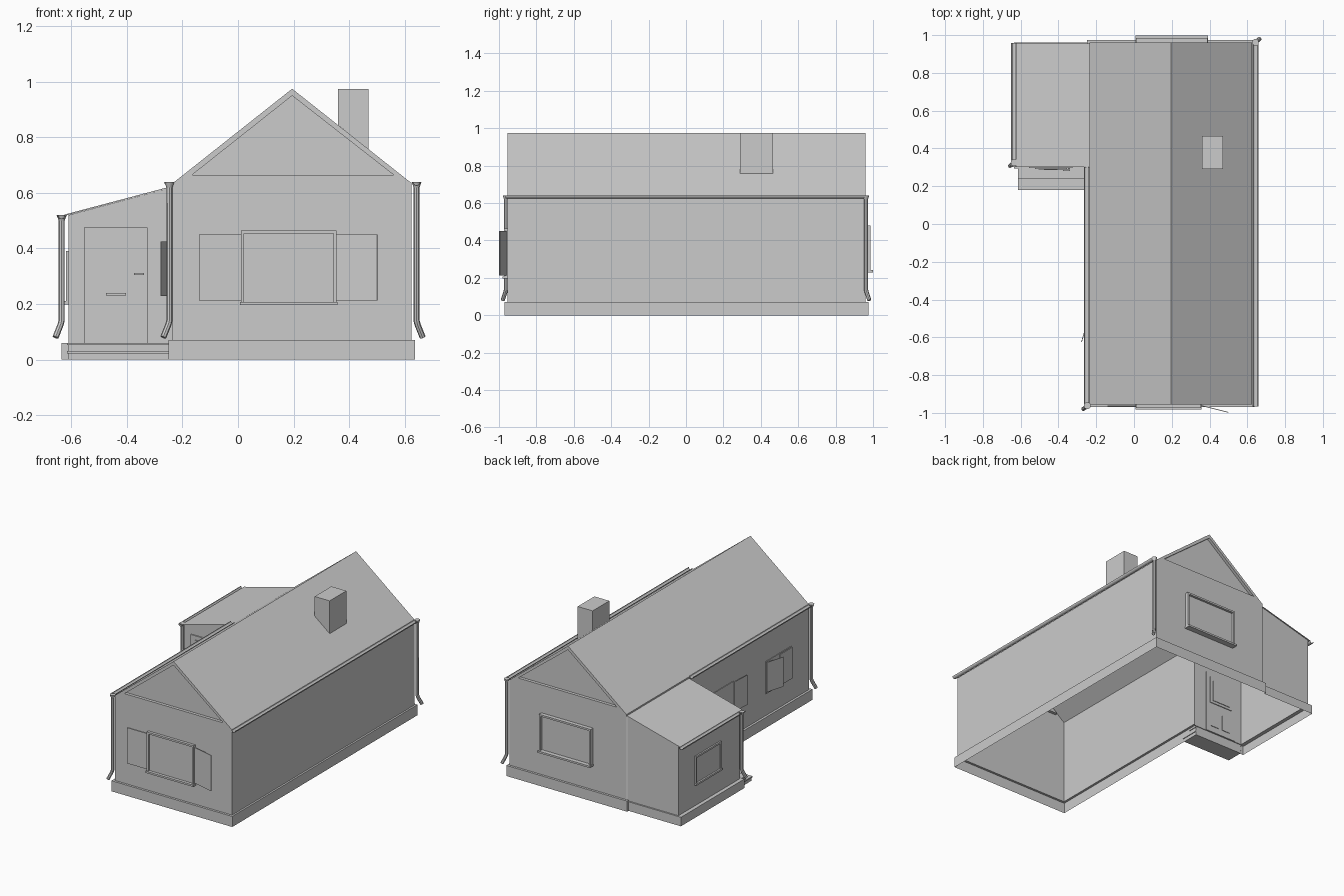
import bpy, bmesh, math
from mathutils import Matrix, Vector

if "Cube" in bpy.data.objects:
    bpy.data.objects.remove(bpy.data.objects["Cube"])

GREY = (0.6, 0.6, 0.6, 1)
mat = bpy.data.materials.new("plain grey")
mat.use_nodes = True
mat.diffuse_color = GREY
bsdf = next(n for n in mat.node_tree.nodes if n.type == "BSDF_PRINCIPLED")
bsdf.inputs["Base Color"].default_value = GREY
bsdf.inputs["Roughness"].default_value = 0.8


def finish(name, bm, place=None, fix=True):
    if fix:
        bmesh.ops.recalc_face_normals(bm, faces=bm.faces)
    if place:
        bm.transform(place)
    mesh = bpy.data.meshes.new(name)
    bm.to_mesh(mesh)
    bm.free()
    mesh.materials.append(mat)
    ob = bpy.data.objects.new(name, mesh)
    bpy.context.collection.objects.link(ob)
    return ob


def box(name, x, y, z, place=None):
    bm = bmesh.new()
    size = [b - a for a, b in (x, y, z)]
    mid = [(a + b) / 2 for a, b in (x, y, z)]
    bmesh.ops.create_cube(bm, size=1, matrix=Matrix.Translation(mid) @ Matrix.Diagonal((*size, 1)))
    return finish(name, bm, place)


def prism(name, outline, y0, y1, place=None):
    """Extrude an outline in x and z along y."""
    bm = bmesh.new()
    face = bm.faces.new([bm.verts.new((x, y0, z)) for x, z in outline])
    out = bmesh.ops.extrude_face_region(bm, geom=[face])
    moved = [v for v in out["geom"] if isinstance(v, bmesh.types.BMVert)]
    bmesh.ops.translate(bm, verts=moved, vec=(0, y1 - y0, 0))
    return finish(name, bm, place)


def sheet(name, polygons):
    bm = bmesh.new()
    for poly in polygons:
        bm.faces.new([bm.verts.new(p) for p in poly])
    bmesh.ops.remove_doubles(bm, verts=bm.verts, dist=0.0005)
    return finish(name, bm)


# Main measurements
L, R, RIDGE = -0.235, 0.625, 0.195
F, B = -0.955, 0.96
EAVE, TOP, BASE = 0.635, 0.975, 0.07
AX, AF, AB, ABASE = -0.61, 0.305, 0.95, 0.06
A_LOW, A_HIGH = 0.52, 0.62


# Gable ends with a recessed triangle
def gable(y, inward):
    a, b, c, top, d = [(x, y, z) for x, z in
                       ((L, BASE), (R, BASE), (R, EAVE), (RIDGE, TOP), (L, EAVE))]
    tri = [(x, y, z) for x, z in ((-0.165, 0.665), (0.56, 0.665), (RIDGE, 0.95))]
    deep = [(x, y + inward, z) for x, y, z in tri]
    t1, t2, t3 = tri
    polys = [(a, b, t2, t1), (b, c, t2), (c, top, t3, t2), (top, d, t1, t3), (d, a, t1), deep]
    for i in range(3):
        j = (i + 1) % 3
        polys.append((tri[i], tri[j], deep[j], deep[i]))
    return polys


sheet("front_gable_wall", gable(F, 0.02))
sheet("back_gable_wall", gable(B, -0.02))

# Long walls and main roof
sheet("left_long_wall", [[(R, F, BASE), (R, B, BASE), (R, B, EAVE), (R, F, EAVE)]])
sheet("right_long_wall", [
    [(L, F, BASE), (L, AF, BASE), (L, AF, EAVE), (L, F, EAVE)],
    [(L, AF, A_HIGH), (L, B, A_HIGH), (L, B, EAVE), (L, AF, EAVE)]])
sheet("main_roof", [[(x, F, EAVE), (RIDGE, F, TOP), (RIDGE, B, TOP), (x, B, EAVE)] for x in (L, R)])

# Porch extension
sheet("porch_walls", [
    [(AX, y, ABASE), (L, y, ABASE), (L, y, A_HIGH), (AX, y, A_LOW)] for y in (AF, AB)] + [
    [(AX, AF, ABASE), (AX, AB, ABASE), (AX, AB, A_LOW), (AX, AF, A_LOW)]])
prism("porch_roof", [(L, A_HIGH), (L, A_HIGH + 0.005), (-0.625, 0.522), (-0.625, 0.517)], AF - 0.002, AB + 0.005)

# Plinth around the footprint, open underneath
outer = [(-0.25, -0.97), (0.637, -0.97), (0.637, 0.975), (-0.25, 0.975),
         (-0.25, 0.96), (-0.635, 0.96), (-0.635, 0.295), (-0.25, 0.295)]
inner = [(L, F), (R, F), (R, B), (L, B), (L, AB), (AX, AB), (AX, AF), (L, AF)]
plinth = []
for i in range(8):
    j = (i + 1) % 8
    z = ABASE if i in (4, 5, 6) else BASE
    o, p, q, r = outer[i], outer[j], inner[j], inner[i]
    plinth += [[(*o, 0), (*p, 0), (*p, z), (*o, z)], [(*o, z), (*p, z), (*q, z), (*r, z)]]
sheet("plinth", plinth)

# Chimney cut to the roof slope
prism("chimney", [(0.36, 0.845), (0.47, 0.757), (0.47, TOP), (0.36, TOP)], 0.29, 0.465)


# Half-round gutters
def gutter(name, x, z, y0, y1, r=0.015):
    arc = [math.pi + math.pi * i / 8 for i in range(9)]
    outline = [(x + r * math.cos(a), z + r * math.sin(a)) for a in arc]
    outline += [(x + 0.8 * r * math.cos(a), z + 0.8 * r * math.sin(a)) for a in reversed(arc)]
    prism(name, outline, y0, y1)


gutter("left_gutter", 0.643, 0.64, -0.965, 0.968)
gutter("right_gutter", -0.251, 0.64, -0.965, 0.303)
gutter("porch_gutter", -0.635, 0.52, 0.303, 0.957)


# Drainpipes with a funnel and a kicked-out foot
def drainpipe(name, x, y, top, sx, sy):
    curve = bpy.data.curves.new(name, "CURVE")
    curve.dimensions = "3D"
    curve.bevel_depth = 0.011
    curve.bevel_resolution = 2
    curve.use_fill_caps = True
    path = [(x, y, top), (x, y, 0.14), (x + 0.004 * sx, y + 0.003 * sy, 0.125),
            (x + 0.022 * sx, y + 0.018 * sy, 0.08)]
    spline = curve.splines.new("POLY")
    spline.points.add(len(path) - 1)
    for point, co in zip(spline.points, path):
        point.co = (*co, 1)
    curve.materials.append(mat)
    pipe = bpy.data.objects.new(name, curve)
    bpy.context.collection.objects.link(pipe)
    bm = bmesh.new()
    bmesh.ops.create_cone(bm, segments=12, radius1=0.011, radius2=0.018, depth=0.02, cap_ends=True,
                          matrix=Matrix.Translation((x, y, top)))
    funnel = finish(name + "_funnel", bm)
    for ob in (pipe, funnel):
        bpy.ops.object.select_all(action="DESELECT")
        ob.select_set(True)
        bpy.context.view_layer.objects.active = ob
        if ob.type == "CURVE":
            bpy.ops.object.convert(target="MESH")
        bpy.ops.object.shade_smooth_by_angle()


drainpipe("front_drainpipe", -0.247, -0.962, 0.63, -1, -1)
drainpipe("back_drainpipe", 0.643, 0.962, 0.63, 1, 1)
drainpipe("porch_drainpipe", -0.635, 0.325, 0.51, -1, -1)


# Windows: pane, raised frame and sill, facing -y before turning
def window(name, x, y, angle, w, z0, z1, depth=0.02, bar=0.012):
    place = Matrix.Translation((x, y, 0)) @ Matrix.Rotation(angle, 4, "Z")
    h = w / 2
    box(name + "_pane", (-h, h), (-0.4 * depth, 0), (z0, z1), place)
    for i, s in enumerate((-1, 1)):
        side = sorted((s * h, s * (h - bar)))
        box(f"{name}_jamb_{i}", side, (-depth, 0), (z0, z1), place)
    box(name + "_head", (-h, h), (-depth, 0), (z1 - bar, z1), place)
    box(name + "_sill", (-h - 0.003, h + 0.003), (-1.5 * depth, 0), (z0 - 0.006, z0 + 0.006), place)


TURN = -math.pi / 2
window("front_window", 0.183, F, 0, 0.345, 0.202, 0.465, 0.018)
window("back_window", 0.2, B, math.pi, 0.38, 0.236, 0.48, 0.026)
window("side_front_window", L, -0.635, TURN, 0.27, 0.222, 0.43, 0.004)
window("side_rear_window", L, -0.025, TURN, 0.27, 0.222, 0.43, 0.004)
window("porch_window", AX, 0.645, TURN, 0.27, 0.205, 0.39, 0.01)


# Shutters hinged on a vertical edge
def shutter(name, x, y, angle, w, z0=0.213, z1=0.45):
    place = Matrix.Translation((x, y, 0)) @ Matrix.Rotation(math.radians(angle), 4, "Z")
    box(name, (0, w), (-0.004, 0), (z0, z1), place)


shutter("front_shutter_right", -0.14, F - 0.006, 0, 0.15)
shutter("front_shutter_left", 0.356, F - 0.004, -14, 0.15)
shutter("side_shutter_ajar", L - 0.005, -0.5, -106, 0.13, 0.228, 0.425)
shutter("side_shutter_closed", L - 0.005, -0.64, -90, 0.13, 0.228, 0.425)
shutter("side_shutter_open_front", L - 0.004, -0.16, -93, 0.13, 0.228, 0.425)
shutter("side_shutter_open_rear", L - 0.007, 0.24, -90, 0.13, 0.228, 0.425)

# Door with arched light, letter slot, lower panels and handle
DX = -0.44
box("door", (-0.555, -0.325), (AF - 0.008, AF + 0.006), (ABASE, 0.475))


def arched(name, w, z0, z1, rise, y0, y1):
    h = w / 2
    top = [(DX + h * (1 - i / 4), z1 - rise * (i / 4 - 1) ** 2) for i in range(9)]
    prism(name, [(DX - h, z0), (DX + h, z0)] + top, y0, y1)


for side, y in (("outer", AF - 0.013), ("inner", AF + 0.006)):
    box(f"door_{side}_panel", (-0.525, -0.355), (y, y + 0.005), (0.265, 0.448))
for side, y in (("outer", AF - 0.017), ("inner", AF + 0.011)):
    arched(f"door_{side}_light", 0.13, 0.282, 0.437, 0.014, y, y + 0.004)
box("letter_slot", (-0.476, -0.404), (AF - 0.018, AF - 0.008), (0.231, 0.239))
for i, x in enumerate((-0.51, -0.42)):
    box(f"door_low_panel_{i}", (x, x + 0.06), (AF + 0.006, AF + 0.01), (0.1, 0.2))
box("handle_plate", (-0.35, -0.338), (AF - 0.012, AF - 0.008), (0.285, 0.32))
box("handle_lever", (-0.375, -0.338), (AF - 0.024, AF - 0.016), (0.304, 0.312))
box("handle_spindle", (-0.347, -0.339), (AF - 0.02, AF - 0.01), (0.304, 0.312))

# Entrance steps, each with a thin tread
for i, y in enumerate((0.18, 0.24)):
    z = 0.03 * i
    box(f"step_{i}", (-0.61, -0.25), (y + 0.006, 0.3), (z, z + 0.022))
    box(f"tread_{i}", (-0.615, -0.245), (y, 0.3), (z + 0.022, z + 0.03))
